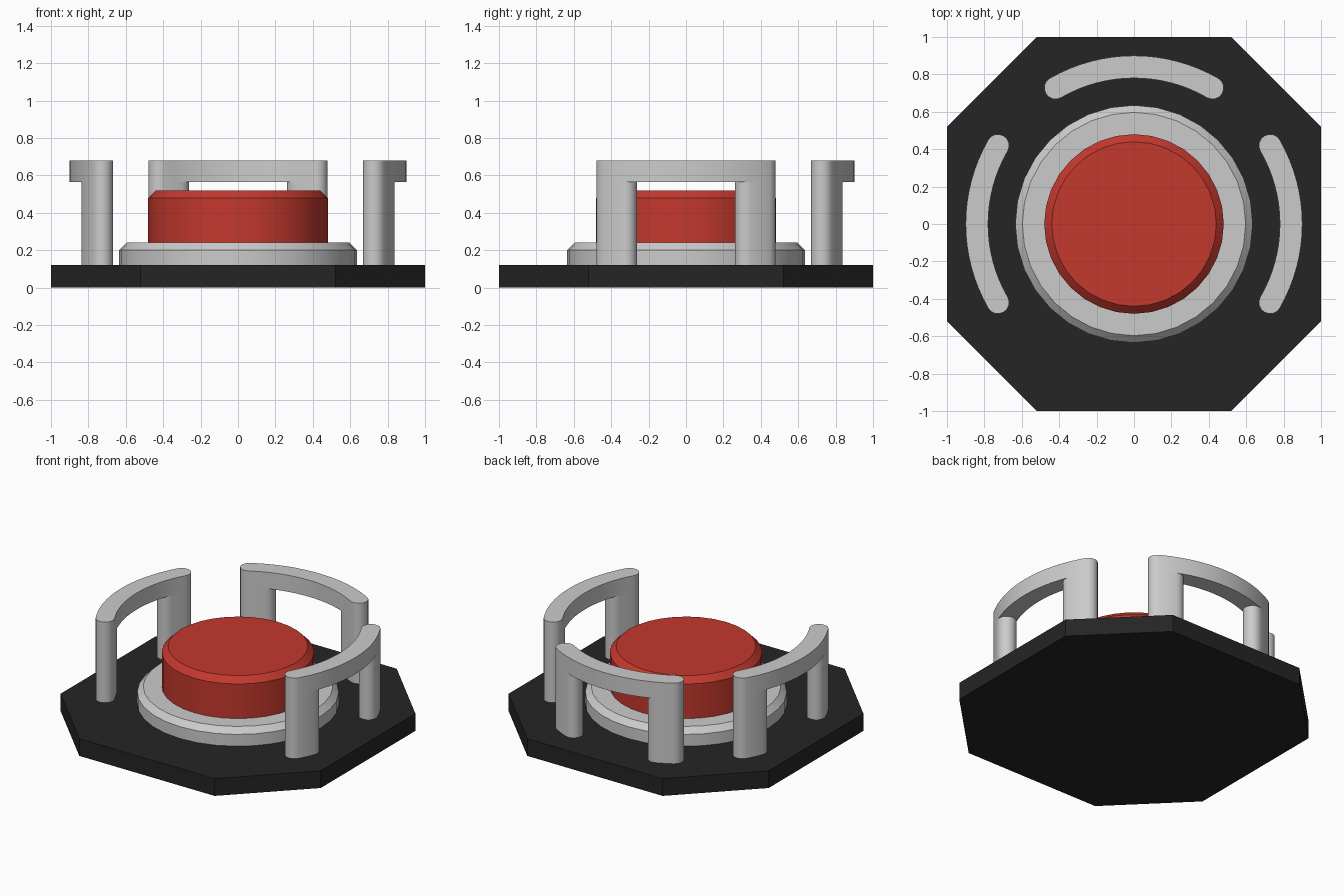
import bpy, bmesh
from math import sin, cos, pi, radians

if "Cube" in bpy.data.objects:
    bpy.data.objects.remove(bpy.data.objects["Cube"])


def material(name, rgb):
    m = bpy.data.materials.new(name)
    m.diffuse_color = (*rgb, 1)
    m.use_nodes = True
    m.node_tree.nodes["Principled BSDF"].inputs["Base Color"].default_value = m.diffuse_color
    return m


def finish(name, bm, mat=None, smooth=True):
    bmesh.ops.recalc_face_normals(bm, faces=bm.faces)
    me = bpy.data.meshes.new(name)
    bm.to_mesh(me)
    bm.free()
    ob = bpy.data.objects.new(name, me)
    bpy.context.collection.objects.link(ob)
    if mat:
        me.materials.append(mat)
    if smooth:
        bpy.ops.object.select_all(action='DESELECT')
        ob.select_set(True)
        bpy.context.view_layer.objects.active = ob
        bpy.ops.object.shade_smooth_by_angle(angle=radians(30))
    return ob


def prism(bm, outline, z0, z1, top=True):
    lo = [bm.verts.new((x, y, z0)) for x, y in outline]
    hi = [bm.verts.new((x, y, z1)) for x, y in outline]
    bm.faces.new(lo[::-1])
    if top:
        bm.faces.new(hi)
    for i in range(len(lo)):
        j = (i + 1) % len(lo)
        bm.faces.new((lo[i], lo[j], hi[j], hi[i]))


def disc(name, r, z0, z1, chamfer, segs, mat=None):
    # Cylinder with a chamfered top rim
    bm = bmesh.new()
    rings = []
    for rad, z in ((r, z0), (r, z1 - chamfer), (r - chamfer, z1)):
        rings.append([bm.verts.new((rad * cos(2 * pi * i / segs), rad * sin(2 * pi * i / segs), z))
                      for i in range(segs)])
    for a, b in zip(rings, rings[1:]):
        for i in range(segs):
            j = (i + 1) % segs
            bm.faces.new((a[i], a[j], b[j], b[i]))
    bm.faces.new(rings[0][::-1])
    bm.faces.new(rings[-1])
    return finish(name, bm, mat)


def arc_slot(mid, a0, a1, r=0.84, w=0.06, step=3.75, cap=8):
    # Plan outline of a curved bar with round ends, angles in degrees
    n = round((a1 - a0) / step)
    angs = [radians(mid + a0 + (a1 - a0) * i / n) for i in range(n + 1)]
    pts = [((r + w) * cos(a), (r + w) * sin(a)) for a in angs]

    def round_end(a, start):
        return [(r * cos(a) + w * cos(start + pi * k / cap), r * sin(a) + w * sin(start + pi * k / cap))
                for k in range(1, cap)]
    pts += round_end(angs[-1], angs[-1])
    pts += [((r - w) * cos(a), (r - w) * sin(a)) for a in reversed(angs)]
    pts += round_end(angs[0], angs[0] + pi)
    return pts


black = material("black", (0.018, 0.018, 0.018))
red = material("red", (0.55, 0.04, 0.027))

# Octagonal base plate
c = 0.52
bm = bmesh.new()
prism(bm, [(c, -1), (1, -c), (1, c), (c, 1), (-c, 1), (-1, c), (-1, -c), (-c, -1)], 0, 0.12)
finish("base_plate", bm, black, smooth=False)

# Collar and push button
disc("collar", 0.635, 0.12, 0.24, 0.038, 32)
disc("button", 0.48, 0.24, 0.52, 0.04, 32, red)

# Guard rails on the right, back and left, each a curved bar on two legs
for side, mid in (("right", 0), ("back", 90), ("left", 180)):
    bm = bmesh.new()
    prism(bm, arc_slot(mid, -30, 30), 0.565, 0.68)
    for a0, a1 in ((-30, -22.5), (22.5, 30)):
        prism(bm, arc_slot(mid, a0, a1), 0.12, 0.565, top=False)
    finish(f"{side}_guard", bm)
